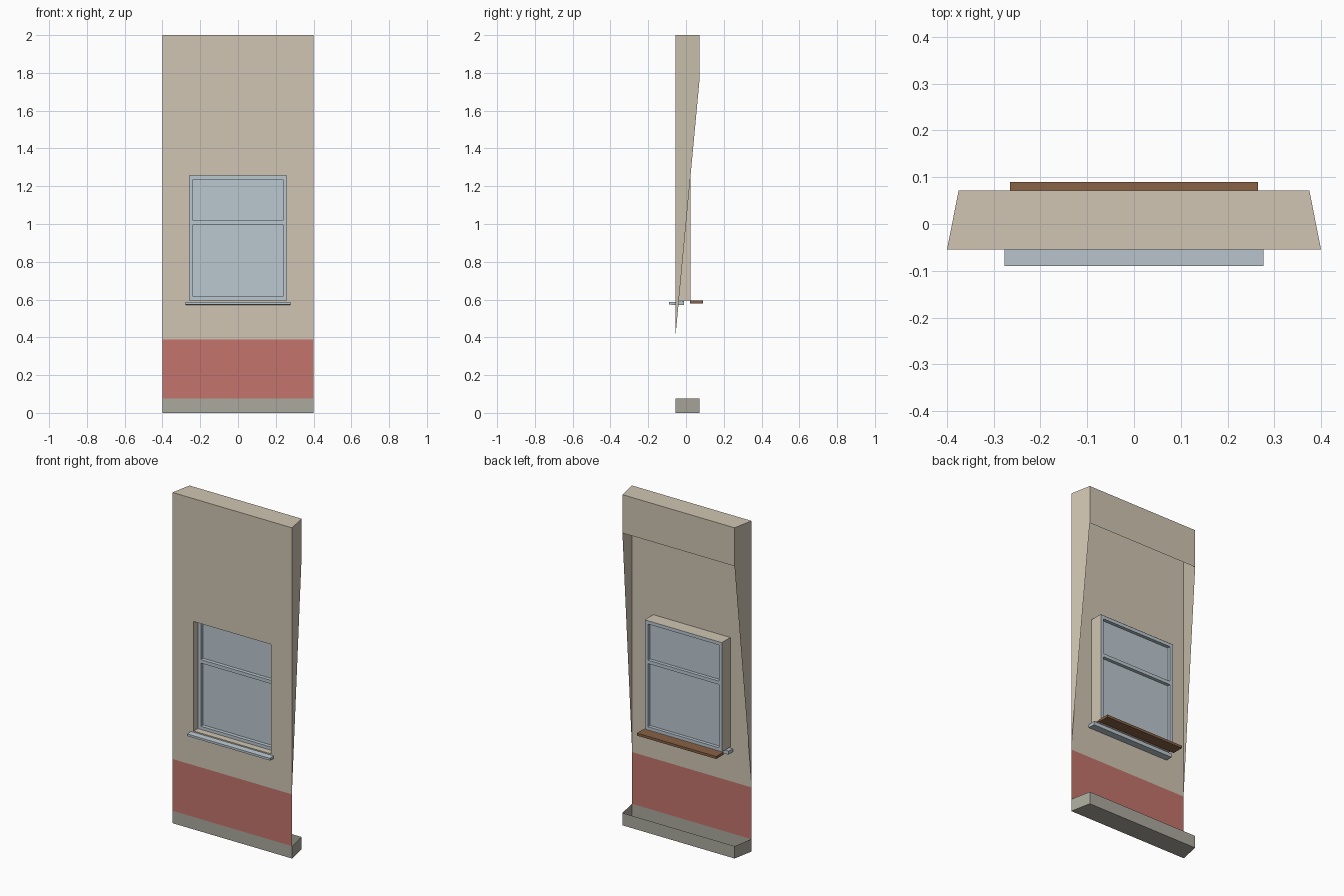
import bpy
import bmesh

if "Cube" in bpy.data.objects:
    bpy.data.objects.remove(bpy.data.objects["Cube"])


def material(name, rgb):
    m = bpy.data.materials.new(name)
    m.use_nodes = True
    m.diffuse_color = (*rgb, 1)
    m.node_tree.nodes["Principled BSDF"].inputs["Base Color"].default_value = (*rgb, 1)
    return m


PLASTER = material("beige plaster", (0.63, 0.56, 0.445))
RED = material("brick red paint", (0.55, 0.175, 0.148))
STONE = material("grey stone", (0.41, 0.40, 0.34))
BLUE = material("pale blue grey", (0.50, 0.58, 0.63))
WOOD = material("brown wood", (0.25, 0.122, 0.06))


def build(name, bm, *mats):
    mesh = bpy.data.meshes.new(name)
    bm.to_mesh(mesh)
    bm.free()
    for m in mats:
        mesh.materials.append(m)
    ob = bpy.data.objects.new(name, mesh)
    bpy.context.collection.objects.link(ob)
    return ob


def face(bm, *points):
    return bm.faces.new([bm.verts.new(p) for p in points])


def panel(bm, xs, zs, y, holes=()):
    """Upright sheet facing the front, with some grid cells left open."""
    for i in range(len(xs) - 1):
        for j in range(len(zs) - 1):
            if (i, j) not in holes:
                face(bm, *[(xs[a], y, zs[b]) for a, b in
                           ((i, j), (i + 1, j), (i + 1, j + 1), (i, j + 1))])
    bmesh.ops.remove_doubles(bm, verts=bm.verts, dist=1e-5)


def prism(name, half_width, profile, mat):
    """Solid with a (y, z) cross-section running across the width."""
    bm = bmesh.new()
    base = face(bm, *[(-half_width, y, z) for y, z in profile])
    out = bmesh.ops.extrude_face_region(bm, geom=[base])["geom"]
    verts = [g for g in out if isinstance(g, bmesh.types.BMVert)]
    bmesh.ops.translate(bm, verts=verts, vec=(2 * half_width, 0, 0))
    bmesh.ops.recalc_face_normals(bm, faces=bm.faces)
    return build(name, bm, mat)


FRONT, BACK = -0.055, 0.072      # depth of the wall shell
W, WB = 0.40, 0.375              # half width at the front and at the back
PLINTH, DADO, TOP = 0.075, 0.388, 2.0
WX, WZ0, WZ1, WY = 0.258, 0.595, 1.257, 0.025   # window opening
LINTEL, TAPER = 1.768, 0.412

# Wall front with the window opening and the red dado band
bm = bmesh.new()
panel(bm, (-W, -WX, WX, W), (PLINTH, DADO, WZ0, WZ1, TOP), FRONT, {(1, 2)})
for f in bm.faces:
    f.material_index = int(f.calc_center_median().z < DADO)
build("wall_front", bm, PLASTER, RED)

# Open-backed shell: top, back band and tapering sides
bm = bmesh.new()
face(bm, (-W, FRONT, TOP), (W, FRONT, TOP), (WB, BACK, TOP), (-WB, BACK, TOP))
face(bm, (WB, BACK, LINTEL), (-WB, BACK, LINTEL), (-WB, BACK, TOP), (WB, BACK, TOP))
for s in (1, -1):
    side = [(s * W, FRONT, TAPER), (s * WB, BACK, LINTEL),
            (s * WB, BACK, TOP), (s * W, FRONT, TOP)]
    face(bm, *side[::s])
build("wall_shell", bm, PLASTER)

# Plinth tray, open at the top
bm = bmesh.new()
ring = [(-W, FRONT), (W, FRONT), (WB, BACK), (-WB, BACK)]
for a, b in zip(ring, ring[1:] + ring[:1]):
    face(bm, (*a, 0), (*b, 0), (*b, PLINTH), (*a, PLINTH))
face(bm, *[(x, y, 0) for x, y in reversed(ring)])
build("plinth", bm, STONE)

# Window reveal running back from the opening
bm = bmesh.new()
ring = [(-WX, WZ0), (WX, WZ0), (WX, WZ1), (-WX, WZ1)]
for (xa, za), (xb, zb) in zip(ring, ring[1:] + ring[:1]):
    face(bm, (xa, FRONT, za), (xa, WY, za), (xb, WY, zb), (xb, FRONT, zb))
build("window_reveal", bm, PLASTER)

# Sash frame with two lights, and the glass inside it
GAP = 0.001
FX, PX = WX - GAP, 0.237
bm = bmesh.new()
panel(bm, (-FX, -PX, PX, FX), (WZ0 + GAP, 0.615, 0.997, 1.018, 1.236, WZ1 - GAP),
      0.004, {(1, 1), (1, 3)})
frame = build("window_frame", bm, BLUE)
solid = frame.modifiers.new("thickness", "SOLIDIFY")
solid.thickness, solid.offset = 0.042, 0

bm = bmesh.new()
panel(bm, (-FX, FX), (WZ0 + 0.01, WZ1 - 0.01), 0.005)
build("window_glass", bm, BLUE)

# Sills
prism("outer_sill", 0.277, [(-0.09, 0.573), (-0.01, 0.57), (-0.01, 0.592),
                            (-0.055, 0.588), (-0.09, 0.586)], BLUE)
prism("inner_sill", 0.265, [(0.02, 0.579), (0.09, 0.579), (0.09, 0.594), (0.02, 0.594)], WOOD)
